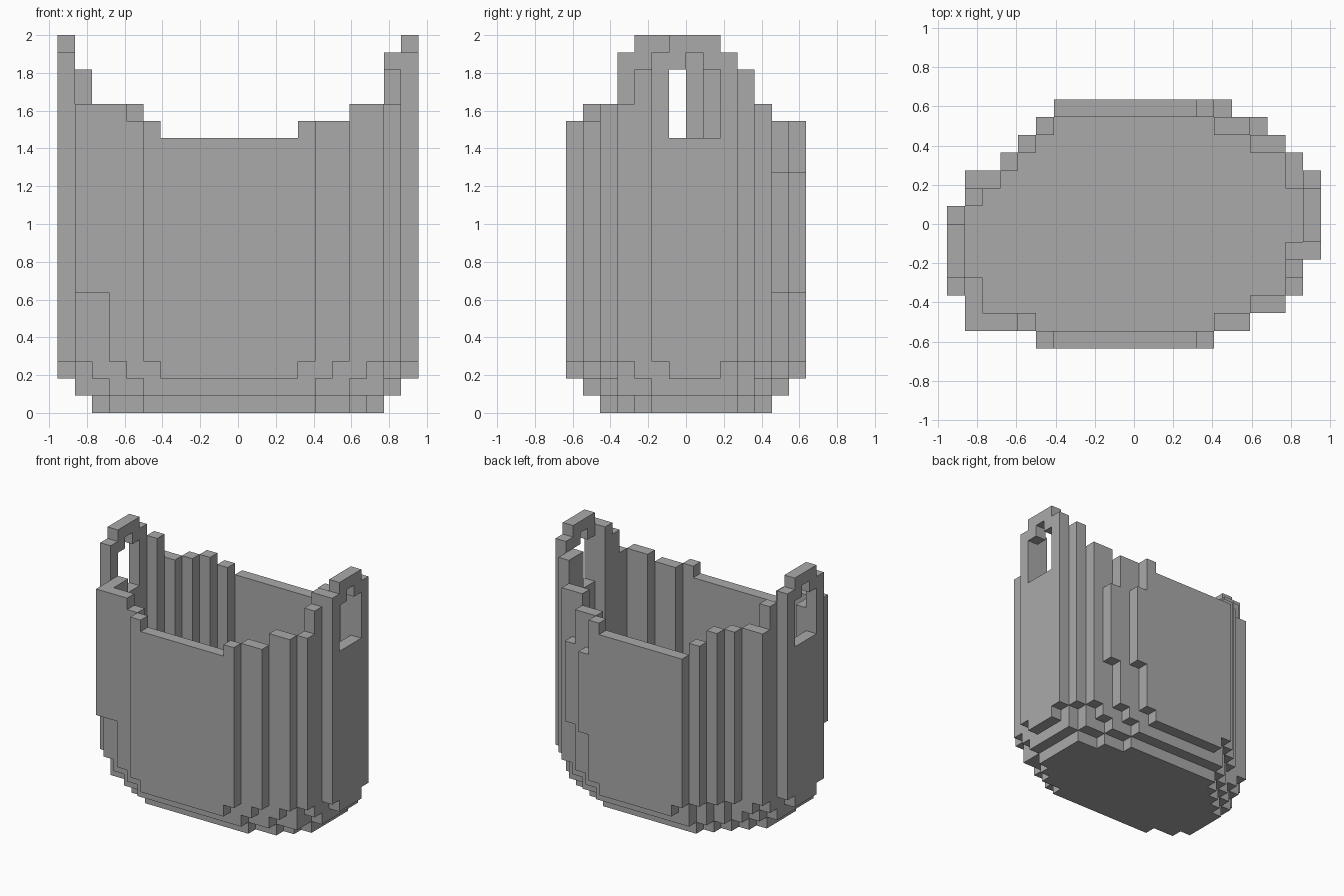
import bpy, bmesh, math
from mathutils import Vector

cube = bpy.data.objects.get("Cube")
if cube:
    bpy.data.objects.remove(cube, do_unlink=True)

V = 2 / 22                       # block size
FLOOR = 7                        # inner floor height in blocks
SIDES = [(1, 0), (-1, 0), (0, 1), (0, -1)]

grey = bpy.data.materials.new("grey")
grey.use_nodes = True
grey.diffuse_color = (0.4, 0.4, 0.4, 1)
grey.node_tree.nodes["Principled BSDF"].inputs["Base Color"].default_value = (0.4, 0.4, 0.4, 1)


def box(i0, i1, j0, j1, k0, k1):
    """Blocks filling a box: i and j inclusive, k up to but not including k1."""
    return {(i, j, k) for i in range(i0, i1 + 1) for j in range(j0, j1 + 1)
            for k in range(k0, k1)}


def shrink(plan, missing):
    """Drop the cells of a plan that lack enough side neighbours."""
    return {(i, j) for i, j in plan
            if sum((i + a, j + b) not in plan for a, b in SIDES) < missing}


# Rounded solid base: one span of blocks per row, front to back
rows = [(5, 14), (3, 16), (1, 18), (0, 19), (0, 19), (0, 20), (0, 20),
        (0, 20), (1, 20), (1, 20), (3, 19), (4, 18), (5, 16), (6, 14)]
full = {(i, j) for j, (a, b) in enumerate(rows) for i in range(a, b + 1)}
inset = shrink(full, 1)
layers = [shrink(inset, 1), inset, shrink(full, 2)] + [full] * (FLOOR - 3)
base = {(i, j, k) for k, plan in enumerate(layers) for i, j in plan}

# Stepped walls: first and last column, row, top
front = [(1, 3, 1, 18), (4, 4, 1, 17), (5, 5, 0, 17), (6, 13, 0, 16), (14, 14, 0, 17),
         (15, 16, 1, 17), (17, 18, 2, 18), (19, 19, 3, 18), (19, 19, 4, 20),
         (19, 19, 5, 21), (1, 1, 2, 18), (1, 1, 3, 18)]
back = [(6, 13, 13, 16), (14, 14, 13, 17), (15, 16, 12, 17), (17, 18, 11, 18),
        (19, 19, 10, 20), (19, 19, 9, 20), (5, 5, 12, 17), (4, 4, 11, 18),
        (3, 3, 10, 18), (1, 2, 9, 18), (1, 1, 8, 20)]


def walls(runs):
    return set().union(*(box(a, b, j, j, FLOOR, top) for a, b, j, top in runs))


# Raised ribs on the back corner
ribs = box(15, 15, 13, 13, 7, 14) | box(17, 17, 12, 12, 7, 14)


def handle(i, j):
    """End wall with a rounded top and a stepped grip hole."""
    cells = box(i, i, j, j + 4, FLOOR, 21) | box(i, i, j + 1, j + 3, 21, 22)
    return cells - box(i, i, j + 1, j + 3, 16, 20) - box(i, i, j + 2, j + 2, 20, 21)


parts = {"base": base, "front_wall": walls(front), "back_wall": walls(back),
         "back_ribs": ribs, "left_handle": handle(20, 5), "right_handle": handle(0, 3)}
solid = set().union(*parts.values())


def build(name, cells):
    """Mesh the exposed block sides and merge flat areas."""
    bm = bmesh.new()
    for cell in cells:
        for axis in range(3):
            for side in (0, 1):
                near = list(cell)
                near[axis] += 2 * side - 1
                if tuple(near) in solid:
                    continue
                corners = []
                for p, q in [(0, 0), (1, 0), (1, 1), (0, 1)]:
                    c = Vector(cell)
                    c[axis] += side
                    c[(axis + 1) % 3] += p
                    c[(axis + 2) % 3] += q
                    corners.append(bm.verts.new((c - Vector((10.5, 7, 0))) * V))
                bm.faces.new(corners if side else corners[::-1])
    bmesh.ops.remove_doubles(bm, verts=bm.verts[:], dist=V / 100)
    bmesh.ops.dissolve_limit(bm, angle_limit=math.radians(1),
                             verts=bm.verts[:], edges=bm.edges[:])
    mesh = bpy.data.meshes.new(name)
    bm.to_mesh(mesh)
    bm.free()
    mesh.materials.append(grey)
    bpy.context.collection.objects.link(bpy.data.objects.new(name, mesh))


for part, blocks in parts.items():
    build(part, blocks)
